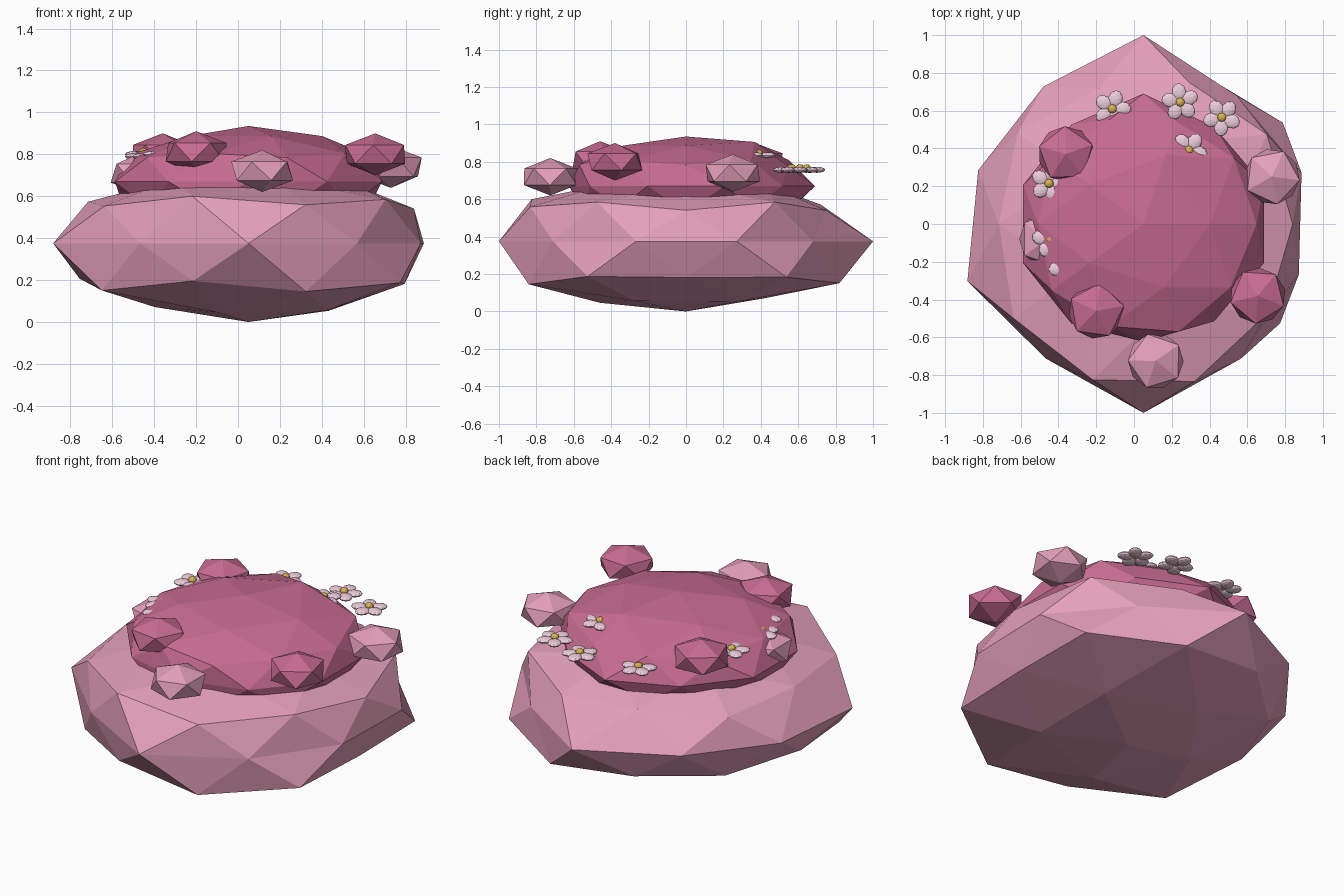
import bpy, bmesh, math
from mathutils import Matrix

if "Cube" in bpy.data.objects:
    bpy.data.objects.remove(bpy.data.objects["Cube"])


def material(name, rgb):
    m = bpy.data.materials.new(name)
    m.diffuse_color = (*rgb, 1)
    m.use_nodes = True
    m.node_tree.nodes["Principled BSDF"].inputs["Base Color"].default_value = m.diffuse_color
    return m


LIGHT = material("light_pink", (0.78, 0.35, 0.49))
DARK = material("deep_pink", (0.58, 0.15, 0.29))
PETAL = material("petal_pink", (0.86, 0.62, 0.71))
YOLK = material("flower_yellow", (0.72, 0.47, 0.09))


def finish(bm, name, mats):
    me = bpy.data.meshes.new(name)
    bm.to_mesh(me)
    bm.free()
    for m in mats:
        me.materials.append(m)
    ob = bpy.data.objects.new(name, me)
    bpy.context.collection.objects.link(ob)
    return ob


def lump(name, centre, size, rows, mat):
    """Faceted ball; rows maps a height band to radial factors by rising angle."""
    bm = bmesh.new()
    bmesh.ops.create_icosphere(bm, subdivisions=2, radius=1)
    bands = {}
    for v in bm.verts:
        bands.setdefault(round(v.co.z * 10), []).append(v)
    for key, verts in bands.items():
        verts.sort(key=lambda v: (math.degrees(math.atan2(v.co.y, v.co.x)) + 1) % 360)
        for v, f in zip(verts, rows.get(key, [1] * len(verts))):
            v.co *= f
    bmesh.ops.transform(bm, verts=bm.verts,
                        matrix=Matrix.Translation(centre) @ Matrix.Diagonal((*size, 1)))
    return finish(bm, name, [mat])


# Wide lower mass
lump("lower_foliage", (0.05, 0, 0.375), (1, 1, 0.42), {
    10: [0.8],
    9: [0.85] * 5,
    5: [0.95, 0.89, 0.90, 1.02, 0.95],
    4: [0.883, 0.88, 0.92, 0.95, 0.98],
    0: [0.88, 0.84, 1, 0.90, 0.92, 0.98, 0.88, 1, 0.88, 0.865],
    -4: [1.02, 0.92, 0.90, 0.955, 1.0],
    -5: [0.876, 1.014, 0.90, 1.017, 1.04],
    -9: [0.90, 0.85, 0.85, 0.92, 0.89],
    -10: [0.893],
}, LIGHT)

# Darker cap
lump("upper_foliage", (0.05, 0, 0.67), (0.67, 0.67, 0.255), {
    10: [1.04],
    9: [1, 1.09, 1, 1, 1],
    5: [1.04, 1.02, 0.98, 1, 1],
    4: [1, 0.95, 1, 1, 1],
    0: [1, 0.95, 1.03, 0.97, 1, 1, 0.97, 0.93, 0.95, 1],
}, DARK)

# Small leaf clumps around the cap: x, y, z, turn, material
for i, (x, y, z, turn, mat) in enumerate([
        (-0.36, 0.37, 0.80, 20, DARK), (-0.20, -0.46, 0.81, 10, DARK),
        (0.655, -0.38, 0.80, 50, DARK), (0.115, -0.725, 0.72, 35, LIGHT),
        (0.73, 0.25, 0.74, 65, LIGHT), (-0.46, -0.08, 0.71, 0, LIGHT)]):
    bm = bmesh.new()
    bmesh.ops.create_icosphere(bm, subdivisions=1, radius=1)
    bmesh.ops.transform(bm, verts=bm.verts, matrix=Matrix.Translation((x, y, z))
                        @ Matrix.Rotation(math.radians(turn), 4, 'Z')
                        @ Matrix.Diagonal((0.165, 0.165, 0.1, 1)))
    finish(bm, f"leaf_clump_{i + 1}", [mat])

# Five-petalled flowers, some half sunk into the cap
for i, (x, y, z) in enumerate([
        (-0.115, 0.61, 0.757), (0.245, 0.645, 0.757), (0.465, 0.565, 0.757),
        (-0.45, 0.215, 0.80), (-0.44, -0.08, 0.79), (-0.355, -0.22, 0.80),
        (0.29, -0.05, 0.855), (0.28, -0.14, 0.845), (0.29, 0.39, 0.835)]):
    bm = bmesh.new()
    for k in range(6):
        before = set(bm.faces)
        place = Matrix.Translation((x, y, z))
        if k < 5:
            place = (place @ Matrix.Rotation(math.radians(72 * k + 25 * i), 4, 'Z')
                     @ Matrix.Translation((0.055, 0, 0)) @ Matrix.Diagonal((0.046, 0.038, 0.016, 1)))
        else:
            place = place @ Matrix.Translation((0, 0, 0.012)) @ Matrix.Diagonal((0.024, 0.024, 0.018, 1))
        bmesh.ops.create_icosphere(bm, subdivisions=2, radius=1, matrix=place)
        for f in set(bm.faces) - before:
            f.material_index = k // 5
    finish(bm, f"flower_{i + 1}", [PETAL, YOLK])
